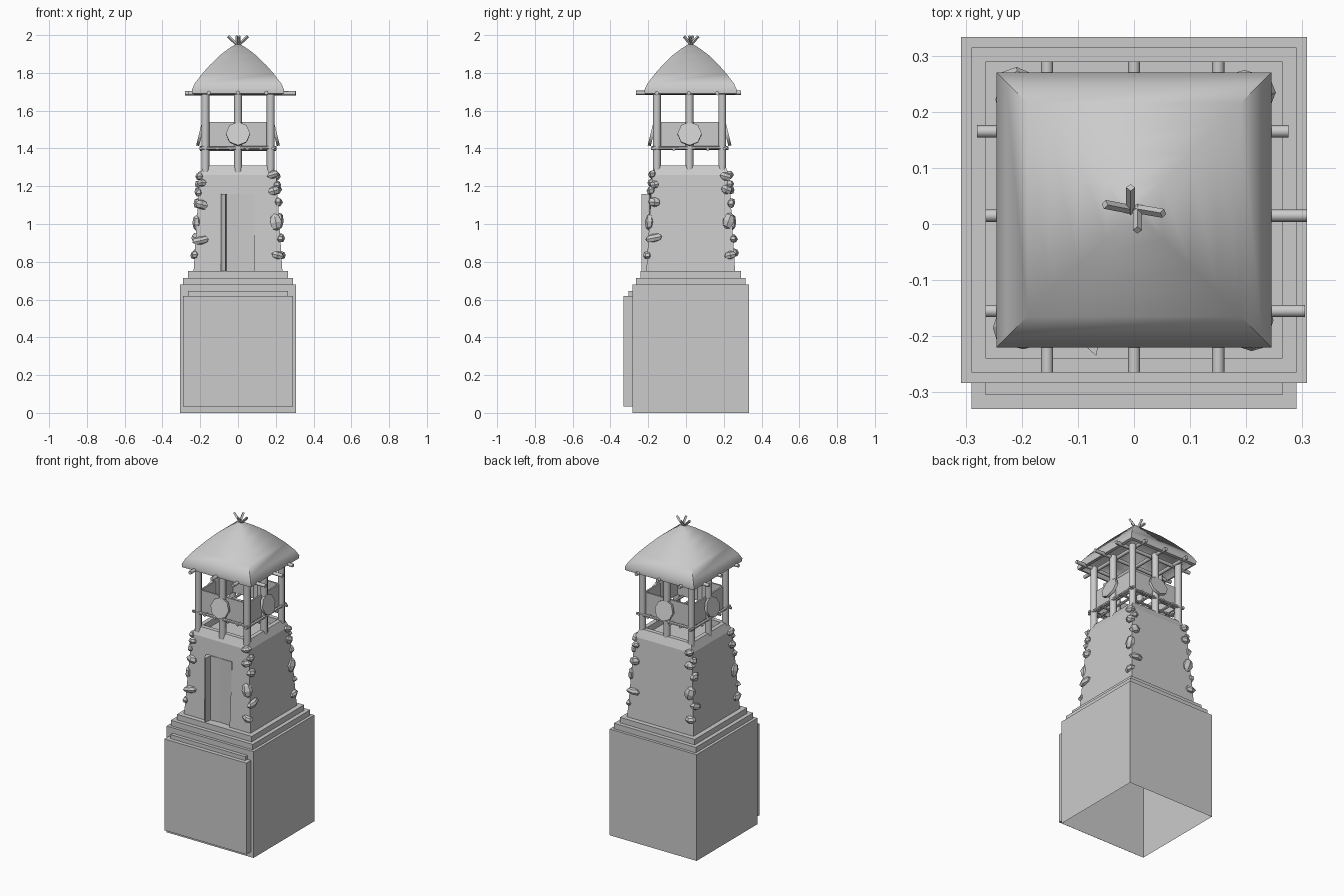
import bpy, bmesh, math, random
from mathutils import Vector, Matrix

if "Cube" in bpy.data.objects:
    bpy.data.objects.remove(bpy.data.objects["Cube"])

random.seed(4)
CY = 0.025  # tower axis in y


def finish(name, bm):
    bmesh.ops.recalc_face_normals(bm, faces=bm.faces)
    me = bpy.data.meshes.new(name)
    bm.to_mesh(me)
    bm.free()
    ob = bpy.data.objects.new(name, me)
    bpy.context.collection.objects.link(ob)
    return ob


def loft(name, rings, cap_bottom=True, cap_top=True):
    """Square rings (half width, z) joined from bottom to top."""
    bm = bmesh.new()
    loops = [[bm.verts.new((x * h, CY + y * h, z)) for x, y in ((-1, -1), (1, -1), (1, 1), (-1, 1))]
             for h, z in rings]
    for a, b in zip(loops, loops[1:]):
        for i in range(4):
            j = (i + 1) % 4
            bm.faces.new((a[i], a[j], b[j], b[i]))
    if cap_bottom:
        bm.faces.new(loops[0])
    if cap_top:
        bm.faces.new(loops[-1])
    return finish(name, bm)


def box(name, lo, hi, rot=None):
    lo, hi = Vector(lo), Vector(hi)
    bm = bmesh.new()
    bmesh.ops.create_cube(bm, size=1)
    for v in bm.verts:
        v.co = (lo + hi) / 2 + Vector(v.co[i] * (hi - lo)[i] for i in range(3))
    if rot:
        bm.transform(rot)
    return finish(name, bm)


def rod(name, a, b, r, sides=8, r2=None):
    a, b = Vector(a), Vector(b)
    bm = bmesh.new()
    bmesh.ops.create_cone(bm, cap_ends=True, segments=sides, radius1=r,
                          radius2=r if r2 is None else r2, depth=(b - a).length)
    bm.transform(Matrix.Translation((a + b) / 2) @ (b - a).to_track_quat('Z', 'Y').to_matrix().to_4x4())
    ob = finish(name, bm)
    if sides >= 8:
        smooth(ob, 50)
    return ob


def smooth(ob, angle):
    bpy.ops.object.select_all(action='DESELECT')
    ob.select_set(True)
    bpy.context.view_layer.objects.active = ob
    bpy.ops.object.shade_smooth_by_angle(angle=math.radians(angle))


# Hollow stepped pedestal, open below, with a layered front panel
loft("pedestal", [(0.308, 0), (0.308, 0.68), (0.29, 0.68), (0.29, 0.715),
                  (0.265, 0.715), (0.265, 0.75)], cap_bottom=False)
box("front_panel_lower", (-0.29, -0.33, 0.035), (0.29, -0.283, 0.62))
box("front_panel_upper", (-0.265, -0.305, 0.60), (0.265, -0.283, 0.645))

# Tapered tower with bevelled rim and sunken floor
tower = loft("tower_wall", [(0.235, 0.75), (0.203, 1.26), (0.182, 1.31), (0.155, 1.31), (0.155, 1.27)])

# Doorway recess
cutter = box("doorway_cutter", (-0.09, -0.4, 0.7), (0.087, -0.165, 1.16))
cutter.hide_render = True
cutter.hide_set(True)
mod = tower.modifiers.new("doorway", 'BOOLEAN')
mod.object = cutter
mod.solver = 'EXACT'

# Folded door hanging
bm = bmesh.new()
fold = [(-0.09, -0.195), (-0.082, -0.222), (-0.067, -0.235), (-0.06, -0.192), (0.0, -0.186), (0.087, -0.19)]
cols = [[bm.verts.new((x, y, z)) for z in (0.75, 1.16)] for x, y in fold]
for a, b in zip(cols, cols[1:]):
    bm.faces.new((a[0], b[0], b[1], a[1]))
bm.faces.new([c[1] for c in cols] + [bm.verts.new((0.087, -0.17, 1.16)), bm.verts.new((-0.09, -0.17, 1.16))])
finish("door_hanging", bm)

# Corner stones: (height, half length, half thickness)
STONES = [(1.255, 0.034, 0.021), (1.215, 0.026, 0.020), (1.175, 0.034, 0.024), (1.11, 0.036, 0.026),
          (1.01, 0.034, 0.044), (0.92, 0.050, 0.022), (0.84, 0.036, 0.022)]
for sx in (-1, 1):
    for sy in (-1, 1):
        for k, (z, ln, th) in enumerate(STONES):
            h = 0.235 - (z - 0.75) * 0.063
            along_x = (k + (sx * sy > 0)) % 2 == 0
            inset = ln * 0.55
            pos = Vector((sx * (h - (inset if along_x else 0.0)),
                          CY + sy * (h - (0.0 if along_x else inset)), z + random.uniform(-.008, .008)))
            bm = bmesh.new()
            bmesh.ops.create_uvsphere(bm, u_segments=6, v_segments=4, radius=1)
            for v in bm.verts:
                v.co *= random.uniform(0.92, 1.1)
            turn = Matrix.Rotation(0 if along_x else math.pi / 2, 4, 'Z')
            tilt = Matrix.Rotation(random.uniform(-0.4, 0.4), 4, 'Y')
            bm.transform(Matrix.Translation(pos) @ turn @ tilt @ Matrix.Diagonal((ln, 0.024, th, 1)))
            finish("corner_stone", bm)

# Posts around the lookout: corners and middle of each side
P = 0.173
for ix in (-1, 0, 1):
    for iy in (-1, 0, 1):
        if ix or iy:
            rod("lookout_post", (ix * P, CY - 0.006 + iy * P, 1.275), (ix * P, CY - 0.006 + iy * P, 1.70), 0.021)

# Parapet boards, shields and rails, repeated on four sides
for k in range(4):
    rot = Matrix.Translation((0, CY - 0.006, 0)) @ Matrix.Rotation(k * math.pi / 2, 4, 'Z')
    box("parapet_board", (-0.165, -0.168, 1.40), (0.165, -0.158, 1.54), rot)
    rod("shield", rot @ Vector((0, -0.190, 1.475)), rot @ Vector((0, -0.206, 1.479)), 0.064, 8)
    rod("parapet_rail", rot @ Vector((-0.205, -0.185, 1.40)), rot @ Vector((0.2, -0.185, 1.405)), 0.009, 6)

# Lookout floor poles
for t in (-0.11, -0.04, 0.05, 0.12):
    rod("floor_pole", (t, CY - 0.205, 1.40), (t, CY + 0.195, 1.40), 0.008, 6)
for t in (-0.09, 0.09):
    rod("floor_cross_pole", (-0.2, CY + t, 1.395), (0.2, CY + t, 1.395), 0.008, 6)

# Roof beams
for x in (-0.155, 0.0, 0.15):
    rod("roof_beam_deep", (x, -0.265, 1.695), (x, 0.29, 1.695), 0.011)
for y, x0, x1 in ((0.165, -0.28, 0.275), (0.015, -0.265, 0.308), (-0.155, -0.265, 0.305)):
    rod("roof_beam_wide", (x0, y, 1.692), (x1, y, 1.692), 0.011)

# Thatched roof shell, underside up over the eave to the peak
roof = loft("roof", [(0.01, 1.90), (0.10, 1.83), (0.17, 1.755), (0.228, 1.685), (0.243, 1.69), (0.245, 1.71),
                     (0.228, 1.745), (0.19, 1.795), (0.15, 1.84), (0.10, 1.89), (0.05, 1.928),
                     (0.015, 1.95)])
smooth(roof, 65)

# Crossed sticks at the peak
for a, b in (((0.03, -0.006), (-0.052, 0.010)), ((-0.03, 0.008), (0.052, -0.006)),
             ((-0.006, -0.03), (-0.006, 0.040)), ((0.006, 0.03), (0.006, -0.036))):
    rod("peak_stick", (a[0], CY + a[1], 1.915), (b[0], CY + b[1], 1.994), 0.008, 4)
